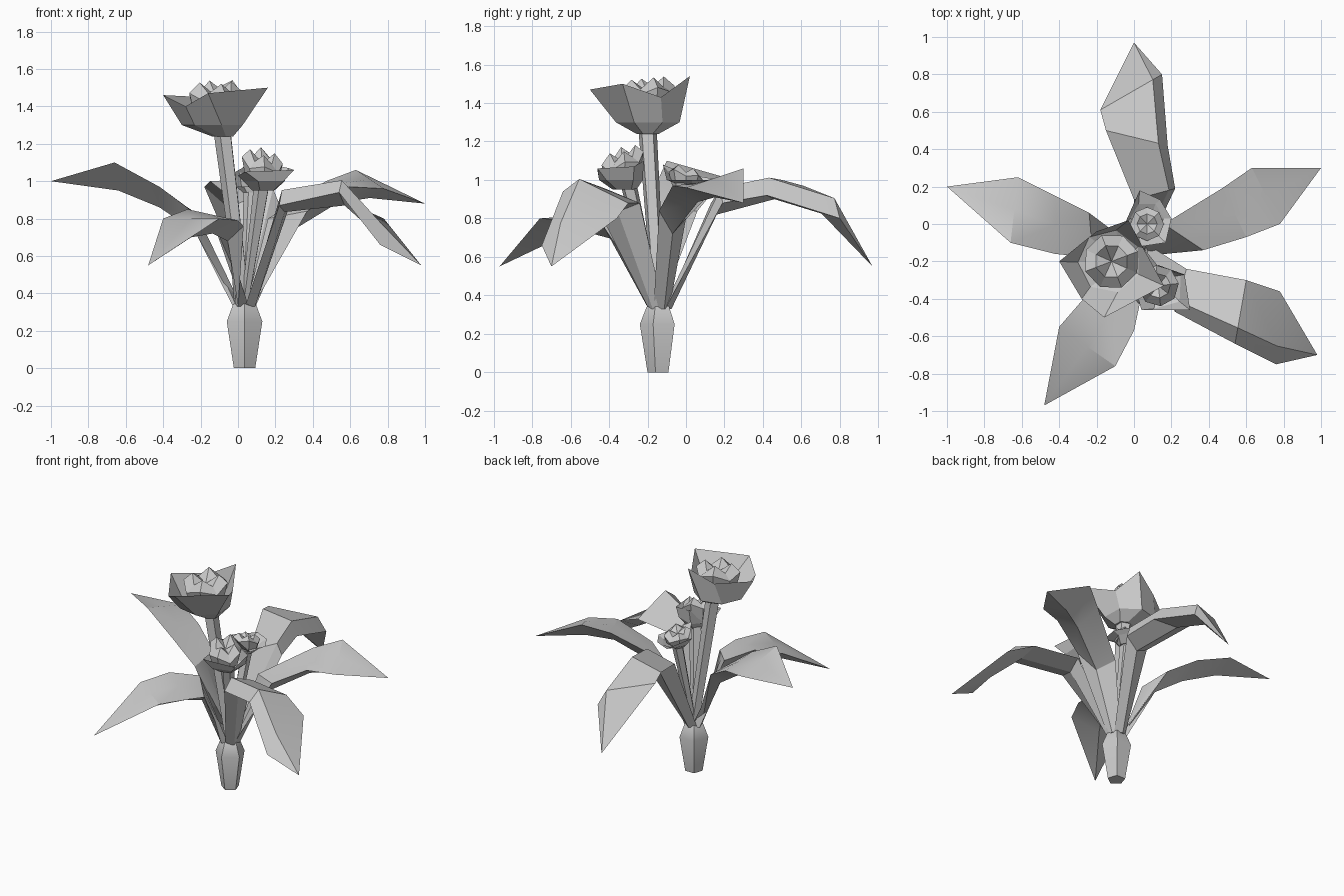
import bpy, bmesh, math
from mathutils import Vector

cube = bpy.data.objects.get("Cube")
if cube:
    bpy.data.objects.remove(cube, do_unlink=True)

grey = bpy.data.materials.new("plain grey")
grey.use_nodes = True
colour = (0.6, 0.6, 0.6, 1)
grey.diffuse_color = colour
grey.node_tree.nodes["Principled BSDF"].inputs["Base Color"].default_value = colour


def loft(name, rows, cap_start=False, cap_end=False, smooth=0):
    """Skin closed rings of points; a one-point row closes to a tip."""
    bm = bmesh.new()
    grid = [[bm.verts.new(p) for p in row] for row in rows]
    for a, b in zip(grid, grid[1:]):
        for i in range(len(a)):
            j = (i + 1) % len(a)
            if len(b) == 1:
                bm.faces.new((a[i], a[j], b[0]))
            else:
                bm.faces.new((a[i], a[j], b[j], b[i]))
    if cap_start:
        bm.faces.new(grid[0][::-1])
    if cap_end:
        bm.faces.new(grid[-1])
    bmesh.ops.recalc_face_normals(bm, faces=bm.faces)
    mesh = bpy.data.meshes.new(name)
    bm.to_mesh(mesh)
    bm.free()
    mesh.materials.append(grey)
    ob = bpy.data.objects.new(name, mesh)
    bpy.context.collection.objects.link(ob)
    if smooth:
        bpy.ops.object.select_all(action='DESELECT')
        ob.select_set(True)
        bpy.context.view_layer.objects.active = ob
        bpy.ops.object.shade_smooth_by_angle(angle=math.radians(smooth))


def ring(centre, radius, sides, turn=0.0, zig=0.0, lean=(0, 0)):
    """Horizontal ring; zig lifts every other point, lean tilts it."""
    points = []
    for i in range(sides):
        a = turn + math.tau * i / sides
        dx, dy = radius * math.cos(a), radius * math.sin(a)
        points.append((centre[0] + dx, centre[1] + dy,
                       centre[2] + zig * (i % 2) + lean[0] * dx + lean[1] * dy))
    return points


# Bulb at the foot
FOOT = Vector((0.035, -0.14, 0))
UP = Vector((0, 0, 1))
profile = [(0.06, 0), (0.1, 0.25), (0.065, 0.34), (0.04, 0.36)]
loft("bulb", [ring(FOOT + UP * z, r, 5, -math.pi / 2) for r, z in profile],
     True, True, 35)


# Leaves: pairs of edge points; the upper rib and the keel below follow from them
def leaf(name, edges, tip, rib=0.5, lift=0.0, depth=0.1):
    out = Vector(tip) - FOOT
    out.z = 0
    out.normalize()
    side = UP.cross(out) * 0.045
    mid = FOOT + UP * 0.33 + out * 0.03
    rows = [[mid + side, mid - out * 0.01, mid - side, mid + out * 0.035]]
    for pair in edges:
        left, right = map(Vector, pair)
        rows.append([left, left.lerp(right, rib) + UP * lift, right,
                     left.lerp(right, 0.5) - UP * depth])
    loft(name, rows + [[tip]], cap_start=True, smooth=25)


leaf("back_leaf", [
    [(0, 0.13, 0.88), (0.22, 0.19, 0.88)],
    [(-0.15, 0.5, 1), (0.18, 0.42, 0.92)],
    [(-0.18, 0.61, 0.97), (0.15, 0.8, 0.8)]], (0, 0.97, 0.55), 0.85, 0.08, 0.06)
leaf("left_front_leaf", [
    [(0.28, -0.24, 0.88), (0.22, -0.47, 0.87)],
    [(0.6, -0.3, 0.88), (0.54, -0.64, 0.94)],
    [(0.78, -0.36, 0.8), (0.76, -0.75, 0.66)]], (0.98, -0.7, 0.55), 0.75, 0.08, 0.04)
leaf("left_back_leaf", [
    [(0.16, 0, 0.8), (0.37, -0.14, 0.84)],
    [(0.47, 0.19, 1), (0.6, -0.07, 0.97)],
    [(0.63, 0.3, 1.06), (0.78, 0, 0.96)]], (1, 0.3, 0.88))
leaf("right_back_leaf", [
    [(-0.24, 0.06, 0.84), (-0.22, -0.18, 0.82)],
    [(-0.42, 0.15, 0.95), (-0.42, -0.16, 0.97)],
    [(-0.62, 0.25, 1), (-0.66, -0.1, 1.1)]], (-1, 0.2, 1))
leaf("right_front_leaf", [
    [(-0.14, -0.24, 0.8), (0.03, -0.43, 0.76)],
    [(-0.27, -0.4, 0.85), (0, -0.57, 0.79)],
    [(-0.4, -0.55, 0.8), (-0.1, -0.76, 0.8)]], (-0.48, -0.97, 0.55))


# Stems
def stem(name, top, r0, r1):
    start = FOOT + UP * 0.33
    loft(name, [ring(start, r0, 5, 0.6), ring(top, r1, 5, 0.6)], True, True, 25)


stem("tall_stem", (-0.08, -0.2, 1.26), 0.035, 0.05)
stem("front_stem", (0.13, -0.3, 0.98), 0.02, 0.045)
stem("back_stem", (0.07, 0, 0.96), 0.02, 0.04)


# Flowers: an outer cup and a jagged heart of petals
def flower(name, base, r_base, shoulder, r_shoulder, rim, heart, r_heart, height, lean):
    n = len(rim)
    a0 = math.atan2(rim[0][1] - shoulder[1], rim[0][0] - shoulder[0])
    loft(name + "_cup", [ring(base, r_base, n, a0), ring(shoulder, r_shoulder, n, a0), rim],
         True)
    top = Vector(heart)
    loft(name + "_heart",
         [ring(top - UP * height, r_heart * 0.8, 8, a0),
          ring(top - UP * height * 0.5, r_heart, 8, a0, height * 0.2, lean),
          ring(top - UP * height * 0.3, r_heart * 0.6, 8, a0, height * 0.3, lean),
          [top - UP * height * 0.4]], True)


flower("tall_flower", (-0.08, -0.2, 1.24), 0.06, (-0.13, -0.2, 1.3), 0.17,
       [(0.16, -0.33, 1.5), (0.05, -0.13, 1.43), (-0.03, 0.02, 1.54), (-0.2, -0.04, 1.45),
        (-0.4, -0.2, 1.46), (-0.28, -0.4, 1.4), (-0.16, -0.5, 1.47)],
       (-0.12, -0.2, 1.53), 0.15, 0.18, (0, 0.1))
flower("front_flower", (0.14, -0.32, 0.95), 0.065, (0.15, -0.34, 1), 0.12,
       [(0.3, -0.46, 1.06), (0.27, -0.27, 1.07), (0.13, -0.22, 1.1),
        (0, -0.32, 1.03), (0.04, -0.46, 1.05)],
       (0.13, -0.33, 1.16), 0.11, 0.16, (-0.2, 0.3))
flower("back_flower", (0.07, 0, 0.94), 0.045, (0.07, 0.03, 0.98), 0.09,
       [(0.2, 0.03, 1), (0.14, 0.13, 1), (0.03, 0.18, 1),
        (-0.05, 0, 1.03), (0.04, -0.12, 1.08), (0.17, -0.1, 1)],
       (0.07, 0, 1.07), 0.09, 0.1, (0, -0.25))
